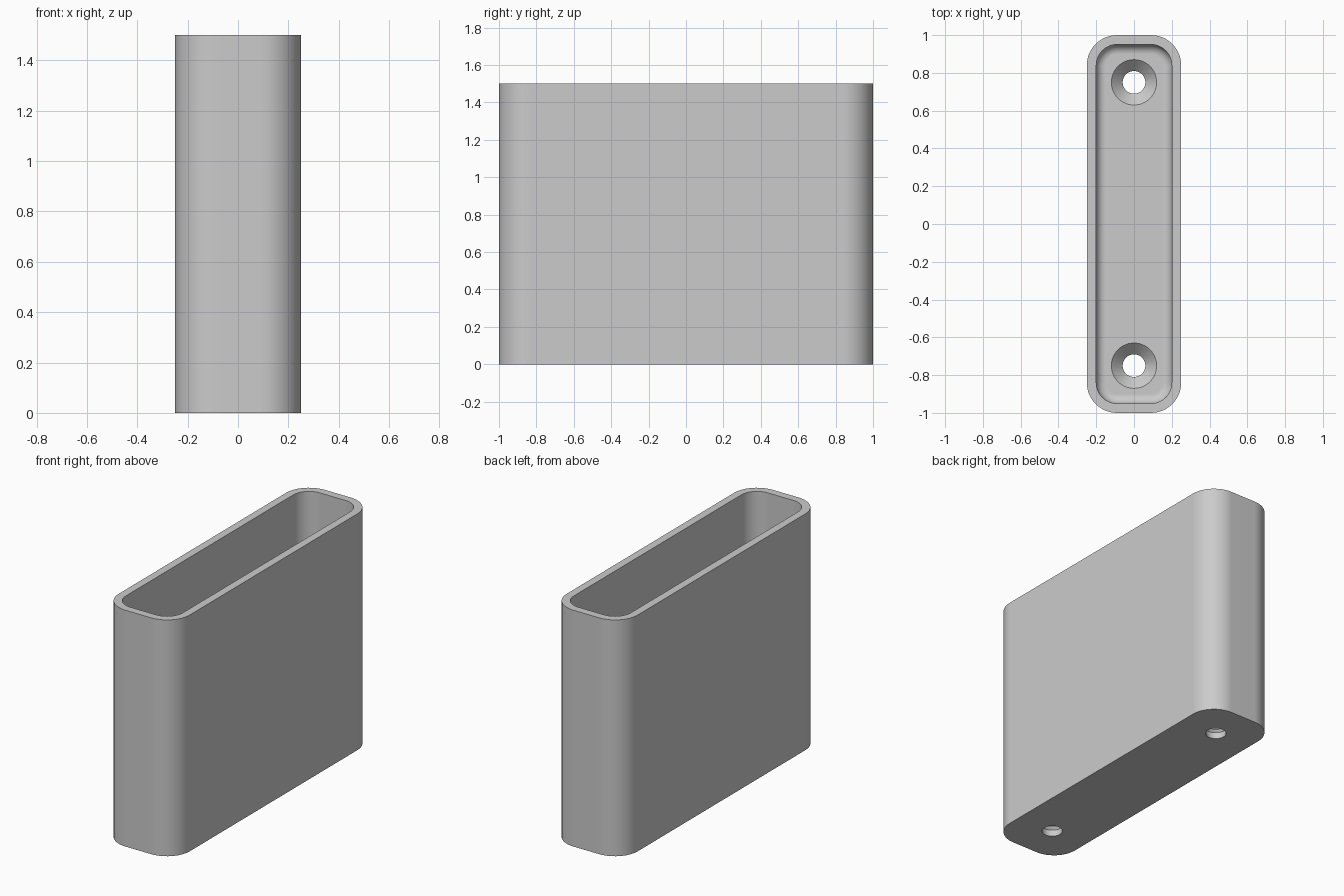
import bpy
import bmesh
from math import sin, cos, pi

if "Cube" in bpy.data.objects:
    bpy.data.objects.remove(bpy.data.objects["Cube"])

HALF_X, HALF_Y, HEIGHT = 0.25, 1.0, 1.5
CORNER, WALL, FLOOR, FILLET = 0.16, 0.05, 0.1, 0.05
HOLE_Y, HOLE_R, SINK_R = 0.75, 0.06, 0.12

grey = bpy.data.materials.new("light grey")
grey.use_nodes = True
color = (0.6, 0.6, 0.6, 1)
grey.diffuse_color = color
grey.node_tree.nodes["Principled BSDF"].inputs["Base Color"].default_value = color


def rounded_ring(bm, inset, z, steps=12):
    """Rounded rectangle of vertices, inset from the outer wall."""
    r = CORNER - inset
    cx, cy = HALF_X - CORNER, HALF_Y - CORNER
    ring = []
    for quarter, (sx, sy) in enumerate([(1, 1), (-1, 1), (-1, -1), (1, -1)]):
        for i in range(steps + 1):
            a = (quarter + i / steps) * pi / 2
            ring.append(bm.verts.new((sx * cx + r * cos(a), sy * cy + r * sin(a), z)))
    return ring


def circle_ring(bm, y, r, z, steps=48):
    return [bm.verts.new((r * cos(2 * pi * i / steps), y + r * sin(2 * pi * i / steps), z))
            for i in range(steps)]


def loft(bm, rings):
    """Skin neighbouring rings and cap both ends."""
    for a, b in zip(rings, rings[1:]):
        for i in range(len(a)):
            j = (i + 1) % len(a)
            bm.faces.new((a[i], a[j], b[j], b[i]))
    bm.faces.new(rings[0][::-1])
    bm.faces.new(rings[-1])


def finish(bm, name):
    bmesh.ops.recalc_face_normals(bm, faces=bm.faces)
    mesh = bpy.data.meshes.new(name)
    bm.to_mesh(mesh)
    bm.free()
    mesh.materials.append(grey)
    obj = bpy.data.objects.new(name, mesh)
    bpy.context.collection.objects.link(obj)
    return obj


# Open-topped holder with a filleted floor
bm = bmesh.new()
profile = [(0, 0), (0, HEIGHT), (WALL, HEIGHT)]
for i in range(9):
    a = i / 8 * pi / 2
    profile.append((WALL + FILLET * (1 - cos(a)), FLOOR + FILLET * (1 - sin(a))))
loft(bm, [rounded_ring(bm, inset, z) for inset, z in profile])
holder = finish(bm, "holder")

# Two countersunk screw holes
bm = bmesh.new()
for y in (-HOLE_Y, HOLE_Y):
    steps = [(HOLE_R, -0.1), (HOLE_R, FLOOR - SINK_R + HOLE_R),
             (SINK_R, FLOOR), (SINK_R, FLOOR + 0.1)]
    loft(bm, [circle_ring(bm, y, r, z) for r, z in steps])
cutter = finish(bm, "screw_hole_cutter")
cutter.hide_render = True

bpy.context.view_layer.objects.active = holder
for obj in bpy.context.selected_objects:
    obj.select_set(False)
holder.select_set(True)
cut = holder.modifiers.new("screw holes", "BOOLEAN")
cut.operation = "DIFFERENCE"
cut.object = cutter
bpy.ops.object.modifier_apply(modifier=cut.name)
bpy.data.objects.remove(cutter)

# Smooth the curves, keep the rims sharp
bpy.ops.object.shade_smooth_by_angle(angle=pi / 6)
weighted = holder.modifiers.new("flat walls", "WEIGHTED_NORMAL")
weighted.keep_sharp = True
